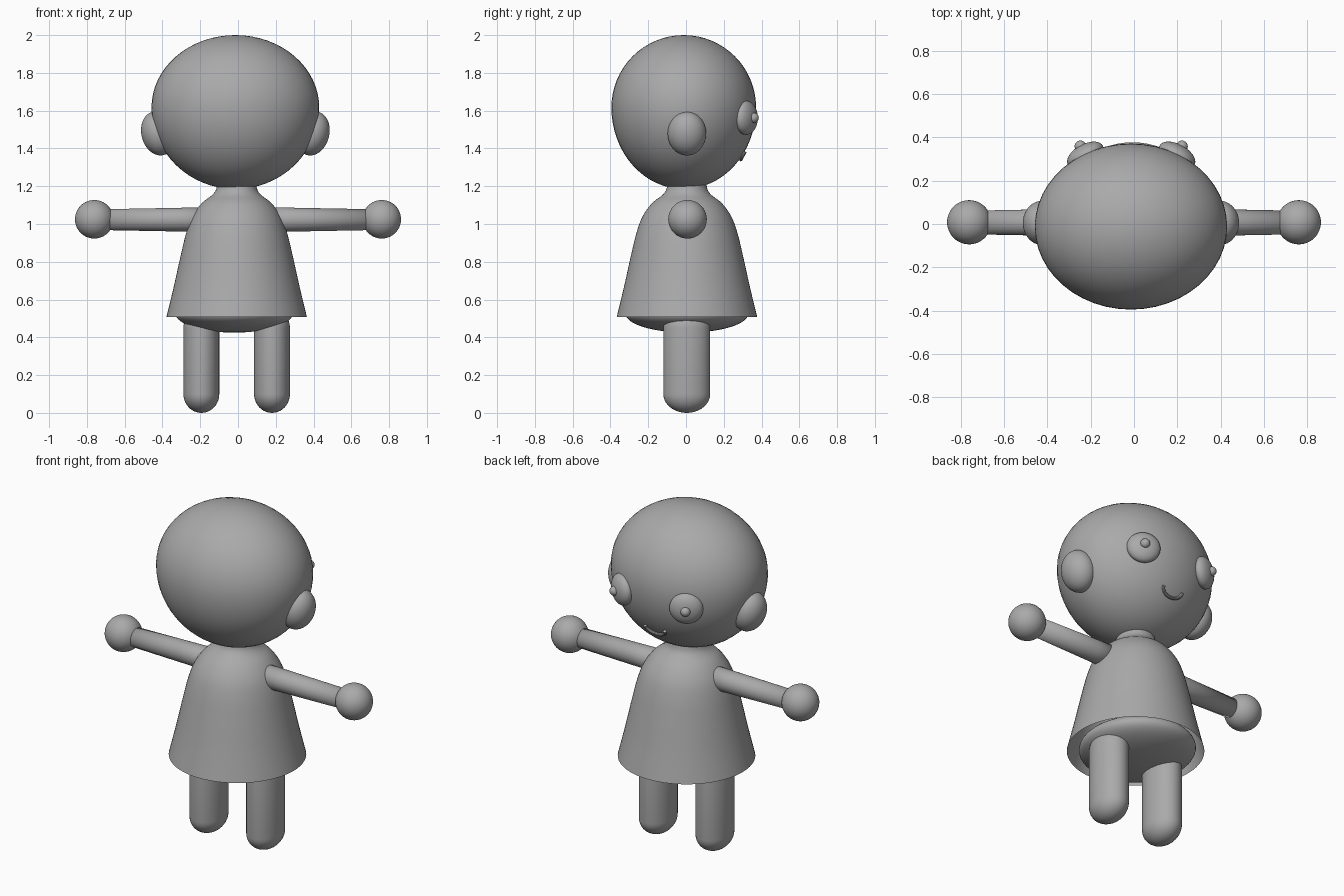
import bpy, bmesh, math
from mathutils import Matrix, Vector

if "Cube" in bpy.data.objects:
    bpy.data.objects.remove(bpy.data.objects["Cube"])

grey = bpy.data.materials.new("plain grey")
grey.diffuse_color = (0.4, 0.4, 0.4, 1)
grey.use_nodes = True
grey.node_tree.nodes["Principled BSDF"].inputs["Base Color"].default_value = grey.diffuse_color


def finish(name, bm):
    bmesh.ops.recalc_face_normals(bm, faces=bm.faces[:])
    me = bpy.data.meshes.new(name)
    bm.to_mesh(me)
    bm.free()
    ob = bpy.data.objects.new(name, me)
    bpy.context.collection.objects.link(ob)
    me.materials.append(grey)
    me.shade_smooth()
    return ob


def ellipsoid(name, loc, radii, rot=Matrix(), lower=None):
    """Ellipsoid; 'lower' gives a different depth to the bottom half."""
    bm = bmesh.new()
    bmesh.ops.create_uvsphere(bm, u_segments=48, v_segments=32, radius=1)
    for v in bm.verts:
        rz = lower if lower and v.co.z < 0 else radii[2]
        v.co = Vector((v.co.x * radii[0], v.co.y * radii[1], v.co.z * rz))
    bm.transform(Matrix.Translation(loc) @ rot)
    return finish(name, bm)


def lathe(name, profile, matrix=Matrix(), steps=64):
    """Spin (radius, height) points around z, then place with matrix."""
    bm = bmesh.new()
    vs = [bm.verts.new((r, 0, z)) for r, z in profile]
    es = [bm.edges.new(p) for p in zip(vs, vs[1:])]
    bmesh.ops.spin(bm, geom=vs + es, axis=(0, 0, 1), cent=(0, 0, 0),
                   angle=2 * math.pi, steps=steps)
    bmesh.ops.remove_doubles(bm, verts=bm.verts[:], dist=1e-4)
    bm.transform(matrix)
    return finish(name, bm)


def smooth_profile(pts, n=5):
    """Catmull-Rom through the given points."""
    p = [Vector(q) for q in [pts[0]] + pts + [pts[-1]]]
    out = []
    for a, b, c, d in zip(p, p[1:], p[2:], p[3:]):
        for k in range(n):
            t = k / n
            out.append(0.5 * (2 * b + (c - a) * t + (2 * a - 5 * b + 4 * c - d) * t * t
                              + (3 * b - a - 3 * c + d) * t ** 3))
    return [tuple(q) for q in out] + [tuple(pts[-1])]


# Head: egg shape, fuller at the top
HC = Vector((-0.014, -0.012, 1.617))
HR = (0.444, 0.383, 0.383)
LOW = 0.432
ellipsoid("head", HC, HR, lower=LOW)

# Dress: open shell with flared hem and short neck
dress = [(0.372, 0.507), (0.335, 0.66), (0.297, 0.83), (0.268, 0.95), (0.235, 1.04),
         (0.185, 1.11), (0.128, 1.155), (0.107, 1.19), (0.10, 1.25)]
lathe("dress", smooth_profile(dress), Matrix.Translation((-0.007, 0.005, 0)))

# Rounded underside of the torso, inside the hem
ellipsoid("lower_body", (-0.02, 0.005, 0.525), (0.31, 0.325, 0.10))

# Leg profile: capsule with rounded foot
arc = [i * math.pi / 20 for i in range(11)]
leg = [(math.sin(a), 0.10 - 0.10 * math.cos(a)) for a in arc]
leg += [(math.cos(a), 0.45 + 0.10 * math.sin(a)) for a in arc]

for side, word in ((-1, "left"), (1, "right")):
    # Legs, oval in section
    lathe(word + "_leg", leg, Matrix.Translation((-0.007 + side * 0.187, 0.004, 0))
          @ Matrix.Diagonal((0.095, 0.124, 1, 1)), 40)

    # Arms, tapering towards the hands
    arm = [(0, 0.12), (0.067, 0.12), (0.063, 0.3), (0.055, 0.72), (0, 0.72)]
    lathe(word + "_arm", arm, Matrix.Translation((0, 0.007, 1.023))
          @ Matrix.Rotation(side * math.pi / 2, 4, 'Y'), 32)
    ellipsoid(word + "_hand", (side * 0.761, 0.008, 1.025), (0.102,) * 3)

    # Ears, leaning along the side of the head
    ellipsoid(word + "_ear", (-0.014 + side * 0.41, 0.005, 1.479), (0.087, 0.102, 0.118),
              Matrix.Rotation(side * math.radians(15), 4, 'Y'))

    # Eyes with small pupils, facing outwards on the +y side
    turn = Matrix.Rotation(-side * math.radians(29), 4, 'Z')
    eye = Vector((-0.013 + side * 0.212, 0.318, 1.562))
    ellipsoid(word + "_eye", eye, (0.092, 0.05, 0.09), turn)
    ellipsoid(word + "_pupil", eye + turn @ Vector((0, 0.046, 0)), (0.027,) * 3)

# Smile: thin tube lying on the head surface
cu = bpy.data.curves.new("smile", 'CURVE')
cu.dimensions = '3D'
cu.bevel_depth = 0.009
cu.bevel_resolution = 3
cu.use_fill_caps = True
sp = cu.splines.new('POLY')
sp.points.add(16)
for i, pt in enumerate(sp.points):
    a = math.pi * i / 16
    x, z = -0.065 * math.cos(a), 1.383 - 0.042 * math.sin(a)
    y = HR[1] * math.sqrt(1 - (x / HR[0]) ** 2 - ((z - HC.z) / LOW) ** 2)
    pt.co = (HC.x + x, HC.y + y + 0.008, z, 1)
smile = bpy.data.objects.new("smile", cu)
bpy.context.collection.objects.link(smile)
cu.materials.append(grey)
bpy.context.view_layer.objects.active = smile
smile.select_set(True)
bpy.ops.object.convert(target='MESH')
bpy.ops.object.shade_smooth_by_angle()
